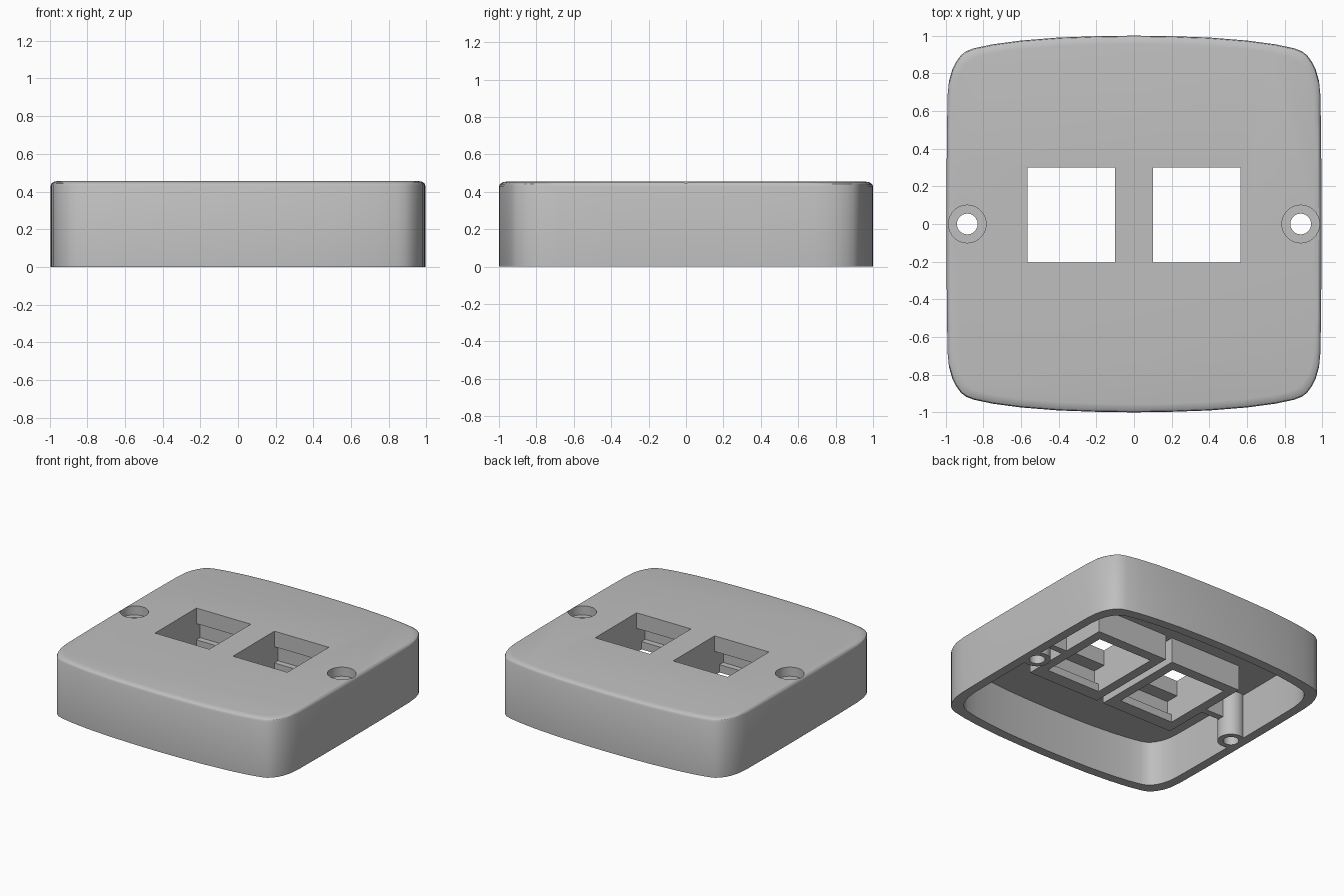
import bpy, bmesh, math
from mathutils import Matrix, Vector

cube = bpy.data.objects.get("Cube")
if cube:
    bpy.data.objects.remove(cube, do_unlink=True)

grey = bpy.data.materials.new("light_grey_plastic")
grey.use_nodes = True
colour = (0.52, 0.52, 0.52, 1)
grey.diffuse_color = colour
bsdf = next(n for n in grey.node_tree.nodes if n.type == 'BSDF_PRINCIPLED')
bsdf.inputs["Base Color"].default_value = colour
bsdf.inputs["Roughness"].default_value = 0.6


def finish(name, bm):
    bmesh.ops.recalc_face_normals(bm, faces=bm.faces)
    mesh = bpy.data.meshes.new(name)
    bm.to_mesh(mesh)
    bm.free()
    mesh.materials.append(grey)
    ob = bpy.data.objects.new(name, mesh)
    bpy.context.collection.objects.link(ob)
    return ob


def box(name, x, y, z):
    bm = bmesh.new()
    spans = (x, y, z)
    size = [b - a for a, b in spans]
    mid = Vector([(a + b) / 2 for a, b in spans])
    bmesh.ops.create_cube(bm, size=1,
                          matrix=Matrix.Translation(mid) @ Matrix.Diagonal((*size, 1)))
    return finish(name, bm)


def cylinder(name, x, r, z0, z1):
    bm = bmesh.new()
    bmesh.ops.create_cone(bm, cap_ends=True, segments=40, radius1=r, radius2=r,
                          depth=z1 - z0,
                          matrix=Matrix.Translation((x, 0, (z0 + z1) / 2)))
    return finish(name, bm)


def combine(ob, other, operation):
    """Apply a boolean and discard the helper."""
    mod = ob.modifiers.new("boolean", 'BOOLEAN')
    mod.operation, mod.solver, mod.object = operation, 'EXACT', other
    bpy.context.view_layer.objects.active = ob
    bpy.ops.object.modifier_apply(modifier=mod.name)
    bpy.data.objects.remove(other, do_unlink=True)


# Rounded outline with bowed front and back edges
quarter = [(0, 1), (.2, .997), (.4, .99), (.6, .974), (.75, .954), (.85, .933),
           (.89, .918), (.92, .895), (.945, .86), (.965, .82), (.982, .76),
           (.99, .68), (.994, .4), (.995, 0)]
half = quarter + [(x, -y) for x, y in quarter[-2::-1]]
outline = half + [(-x, y) for x, y in half[-2:0:-1]]

# Hollow cover: lofted outer wall, softened top edge, rim and inside
CEILING, TOP, RIM = 0.345, 0.455, 0.93
bm = bmesh.new()
levels = [(RIM, RIM, CEILING), (RIM, RIM, 0), (1, 1, 0), (1, 1, .43),
          (.996, .994, .442), (.986, .98, .451), (.965, .955, TOP)]
rings = [[bm.verts.new((x * sx, y * sy, z)) for x, y in outline]
         for sx, sy, z in levels]
for a, b in zip(rings, rings[1:]):
    for i in range(len(a)):
        j = (i + 1) % len(a)
        bm.faces.new((a[i], a[j], b[j], b[i]))
bm.faces.new(rings[0])
bm.faces.new(rings[-1])
cover = finish("cover", bm)

# Screw posts with counterbored holes
for s in (-1, 1):
    x = s * .885
    combine(cover, cylinder("post", x, .095, 0, .40), 'UNION')
    combine(cover, cylinder("counterbore", x, .1, .385, .6), 'DIFFERENCE')
    combine(cover, cylinder("hole", x, .055, -.1, .6), 'DIFFERENCE')

# Jack sockets: outer housing, undercut cavity, window and rear opening
for s, side in ((-1, "right"), (1, "left")):
    cx = s * .333
    window_x = (cx - .232, cx + .232)
    combine(cover, box("window", window_x, (-.205, .3), (.2, .6)), 'DIFFERENCE')
    housing = box(side + "_socket", (cx - .305, cx + .305), (-.37, .38), (.15, CEILING))
    combine(housing, box("cavity", window_x, (-.31, .345), (.21, .335)), 'DIFFERENCE')
    combine(housing, box("opening", window_x, (-.265, .3), (.1, .25)), 'DIFFERENCE')
    combine(housing, box("front_opening", window_x, (-.205, .3), (.3, .4)), 'DIFFERENCE')
    xs = sorted((s * .63, s * .81))
    box(side + "_rib", xs, (-.025, .025), (.15, CEILING))

# Smooth curved walls, crisp corners
bpy.ops.object.select_all(action='DESELECT')
cover.select_set(True)
bpy.context.view_layer.objects.active = cover
bpy.ops.object.shade_smooth_by_angle(angle=math.radians(30))
